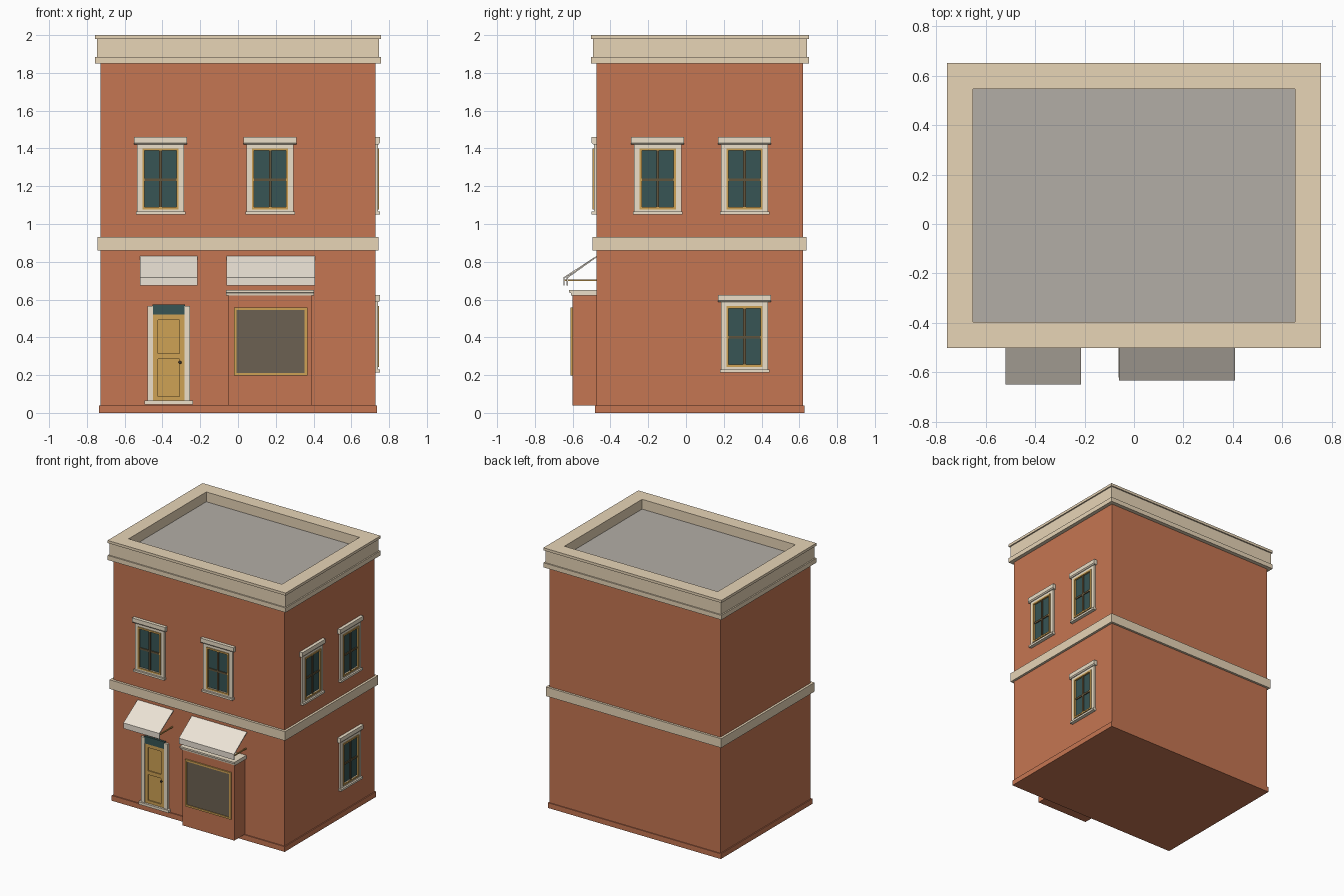
import bpy, bmesh, math
from mathutils import Matrix

if "Cube" in bpy.data.objects:
    bpy.data.objects.remove(bpy.data.objects["Cube"])


def material(name, rgb):
    m = bpy.data.materials.new(name)
    m.diffuse_color = (*rgb, 1)
    m.use_nodes = True
    m.node_tree.nodes["Principled BSDF"].inputs["Base Color"].default_value = m.diffuse_color
    return m


BRICK = material("brick", (0.56, 0.18, 0.085))
STONE = material("stone", (0.80, 0.66, 0.47))
TRIM = material("pale_trim", (0.84, 0.74, 0.58))
GOLD = material("ochre_wood", (0.62, 0.36, 0.09))
BAR = material("dark_olive_wood", (0.12, 0.09, 0.045))
TEAL = material("teal_glass", (0.038, 0.09, 0.09))
SHOP = material("shop_glass", (0.15, 0.12, 0.085))
CLOTH = material("awning_cloth", (0.84, 0.77, 0.67))
ROOF = material("roof_felt", (0.45, 0.42, 0.38))
DARK = material("dark_metal", (0.05, 0.04, 0.03))


def finish(name, bm, mat, place=Matrix()):
    bmesh.ops.recalc_face_normals(bm, faces=bm.faces)
    me = bpy.data.meshes.new(name)
    bm.to_mesh(me)
    bm.free()
    me.materials.append(mat)
    ob = bpy.data.objects.new(name, me)
    ob.matrix_world = place
    bpy.context.collection.objects.link(ob)
    return ob


def box(name, x, y, z, mat, place=Matrix()):
    bm = bmesh.new()
    size = [b - a for a, b in (x, y, z)]
    mid = [(a + b) / 2 for a, b in (x, y, z)]
    bmesh.ops.create_cube(bm, size=1, matrix=Matrix.Translation(mid) @ Matrix.Diagonal((*size, 1)))
    return finish(name, bm, mat, place)


def extrude_x(name, profile, x, mat, place=Matrix()):
    """Closed (y, z) profile swept along x."""
    bm = bmesh.new()
    a, b = [[bm.verts.new((xx, *p)) for p in profile] for xx in x]
    bm.faces.new(a)
    bm.faces.new(b)
    n = len(a)
    for i in range(n):
        j = (i + 1) % n
        bm.faces.new((a[i], a[j], b[j], b[i]))
    return finish(name, bm, mat, place)


def frame(name, u, v, w, d, mat, place=Matrix()):
    """Rectangular ring in local x/z (outer limits u, v; bar width w), spanning d in y."""
    bm = bmesh.new()
    loops = []
    for y in d:
        for k in (0, w):
            a, b, c, e = u[0] + k, u[1] - k, v[0] + k, v[1] - k
            loops.append([bm.verts.new(p) for p in ((a, y, c), (b, y, c), (b, y, e), (a, y, e))])
    o0, i0, o1, i1 = loops
    for p, q in ((o0, i0), (i0, i1), (i1, o1), (o1, o0)):
        for i in range(4):
            j = (i + 1) % 4
            bm.faces.new((p[i], p[j], q[j], q[i]))
    return finish(name, bm, mat, place)


# main body, plinth and belt course
FRONT = -0.475
box("brick_walls", (-0.727, 0.727), (FRONT, 0.62), (0, 1.87), BRICK)
box("plinth", (-0.735, 0.735), (-0.483, 0.627), (0, 0.04), BRICK)
box("belt_course", (-0.745, 0.745), (-0.494, 0.637), (0.86, 0.93), STONE)

# hollow parapet with two projecting lips, around a sunken roof
lie_flat = Matrix.Rotation(math.pi / 2, 4, 'X')   # local y -> z, local z -> -y
for name, g, z in (("cornice_lower_lip", 0.01, (1.85, 1.885)), ("parapet", 0, (1.885, 1.98)),
                   ("coping", 0.01, (1.98, 2.0))):
    frame(name, (-0.746 - g, 0.746 + g), (-0.64 - g, 0.492 + g), 0.095 + g, z, STONE, lie_flat)
box("roof", (-0.655, 0.655), (-0.4, 0.548), (1.86, 1.925), ROOF)


# sash window in local space: wall at y = 0, outward is -y, sill base at z = 0
def window(prefix, place):
    frame(prefix + "_casing", (-0.125, 0.125), (0.008, 0.38), 0.033, (-0.013, 0), TRIM, place)
    box(prefix + "_pane", (-0.094, 0.094), (-0.006, 0), (0.04, 0.348), TEAL, place)
    frame(prefix + "_sash", (-0.096, 0.096), (0.028, 0.35), 0.012, (-0.019, 0), GOLD, place)
    box(prefix + "_mullion", (-0.007, 0.007), (-0.015, 0), (0.038, 0.34), BAR, place)
    box(prefix + "_meeting_rail", (-0.086, 0.086), (-0.013, 0), (0.178, 0.192), BAR, place)
    box(prefix + "_sill", (-0.131, 0.131), (-0.026, 0), (0, 0.015), TRIM, place)
    hood = [(0, 0.372), (-0.018, 0.372), (-0.025, 0.38), (-0.025, 0.41), (0, 0.41)]
    extrude_x(prefix + "_hood", hood, (-0.14, 0.14), TRIM, place)


for i, x in enumerate((-0.41, 0.17)):
    window(f"front_window_{i}", Matrix.Translation((x, FRONT, 1.05)))
for i, (y, z) in enumerate(((-0.15, 1.05), (0.31, 1.05), (0.31, 0.215))):
    window(f"side_window_{i}", Matrix.Translation((0.727, y, z)) @ Matrix.Rotation(math.pi / 2, 4, 'Z'))

# panelled door with jambs, transom and step (local x = 0 on the door centre)
door = Matrix.Translation((-0.367, FRONT, 0))
for side, s in (("left", -1), ("right", 1)):
    box(f"door_jamb_{side}", sorted((s * 0.084, s * 0.113)), (-0.018, 0), (0.06, 0.565), TRIM, door)
box("door_back", (-0.084, 0.084), (-0.004, 0), (0.06, 0.52), GOLD, door)
frame("door_stiles", (-0.084, 0.084), (0.06, 0.52), 0.028, (-0.012, 0), GOLD, door)
box("door_lock_rail", (-0.06, 0.06), (-0.012, 0), (0.285, 0.315), GOLD, door)
box("door_transom", (-0.086, 0.086), (-0.016, 0), (0.52, 0.575), TEAL, door)
box("door_step", (-0.128, 0.128), (-0.028, 0), (0.045, 0.065), TRIM, door)
bm = bmesh.new()
bmesh.ops.create_uvsphere(bm, u_segments=12, v_segments=8, radius=0.008)
finish("door_knob", bm, DARK, door @ Matrix.Translation((0.06, -0.018, 0.267)))

# projecting shop bay with display window and cap
box("shop_bay", (-0.05, 0.39), (-0.602, FRONT), (0.04, 0.63), BRICK)
box("shop_pane", (-0.012, 0.357), (-0.606, -0.6), (0.208, 0.548), SHOP)
frame("shop_window_frame", (-0.022, 0.367), (0.198, 0.558), 0.014, (-0.612, -0.6), GOLD)
cap = [(FRONT, 0.622), (-0.608, 0.622), (-0.61, 0.634), (-0.62, 0.638), (-0.62, 0.65), (FRONT, 0.65)]
extrude_x("shop_bay_cap", cap, (-0.063, 0.403), TRIM)


# thin cloth awning with a hanging valance and rods to the wall
def awning(prefix, x, y):
    t = 0.006
    prof = [(FRONT, 0.83), (y, 0.718), (y, 0.675), (y + t, 0.675), (y + t, 0.714), (FRONT, 0.822)]
    extrude_x(prefix + "_cloth", prof, x, CLOTH)
    for side, xx in (("left", x[0] + 0.008), ("right", x[1] - 0.008)):
        box(f"{prefix}_rod_{side}", (xx - 0.004, xx + 0.004), (y + t, FRONT), (0.697, 0.705), GOLD)


awning("door_awning", (-0.52, -0.215), -0.648)
awning("shop_awning", (-0.06, 0.408), -0.632)
